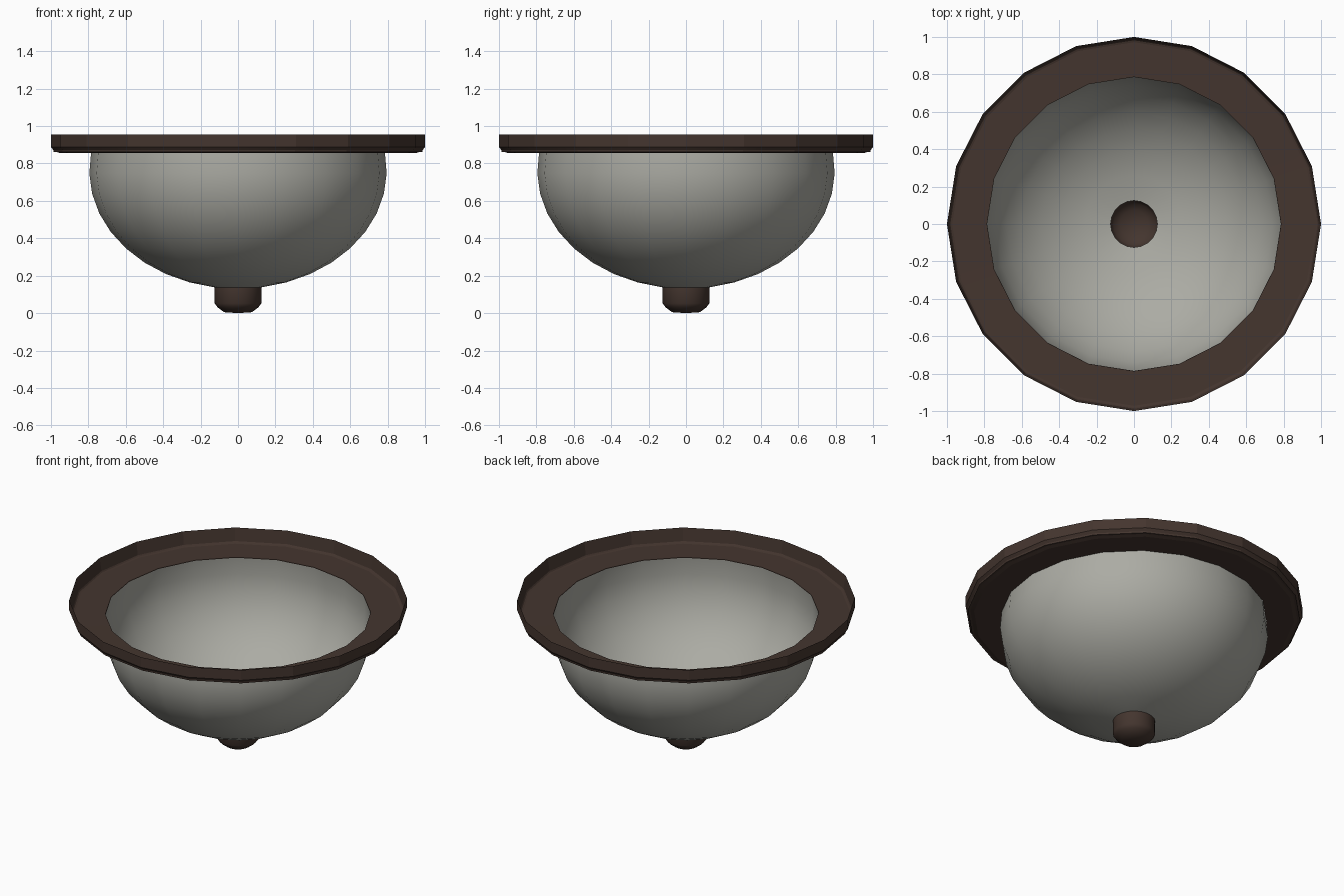
import bpy, bmesh, math

if "Cube" in bpy.data.objects:
    bpy.data.objects.remove(bpy.data.objects["Cube"])

SIDES = 20


def material(name, rgb):
    m = bpy.data.materials.new(name)
    m.diffuse_color = (*rgb, 1.0)
    m.use_nodes = True
    m.node_tree.nodes["Principled BSDF"].inputs["Base Color"].default_value = m.diffuse_color
    return m


def lathe(name, profile, mat, angle):
    """Spin an (r, z) profile around the z axis."""
    bm = bmesh.new()
    pts = [bm.verts.new((r, 0, z)) for r, z in profile]
    edges = [bm.edges.new(p) for p in zip(pts, pts[1:])]
    bmesh.ops.spin(bm, geom=pts + edges, cent=(0, 0, 0), axis=(0, 0, 1),
                   angle=2 * math.pi, steps=SIDES)
    bmesh.ops.remove_doubles(bm, verts=bm.verts[:], dist=0.0005)
    bmesh.ops.recalc_face_normals(bm, faces=bm.faces[:])
    me = bpy.data.meshes.new(name)
    bm.to_mesh(me)
    bm.free()
    me.materials.append(mat)
    ob = bpy.data.objects.new(name, me)
    bpy.context.collection.objects.link(ob)
    bpy.ops.object.select_all(action='DESELECT')
    ob.select_set(True)
    bpy.context.view_layer.objects.active = ob
    bpy.ops.object.shade_smooth_by_angle(angle=math.radians(angle))
    return ob


glass = material("frosted_grey", (0.41, 0.41, 0.37))
bronze = material("dark_bronze", (0.058, 0.036, 0.028))

# Bowl: open ellipsoid, from just above its widest ring down to the drain hole
R, H, CZ = 0.795, 0.63, 0.76
a0, a1 = math.asin(0.097 / H), -math.acos(0.125 / R)
bowl = [(R * math.cos(a), CZ + H * math.sin(a))
        for a in (a0 + (a1 - a0) * i / 9 for i in range(10))]
lathe("bowl", bowl, glass, 40)

# Rim: shallow tray with a raised lip and rounded lower edge
lathe("rim", [(0.786, 0.86), (0.786, 0.855), (0.95, 0.855), (0.982, 0.865),
              (1.0, 0.888), (1.0, 0.955), (0.986, 0.862), (0.786, 0.86)], bronze, 15)

# Finial cup under the bowl, open to the inside
lathe("finial", [(0.125, 0.138), (0.125, 0.052), (0.11, 0.032),
                 (0.075, 0.005), (0.0, 0.0)], bronze, 60)
